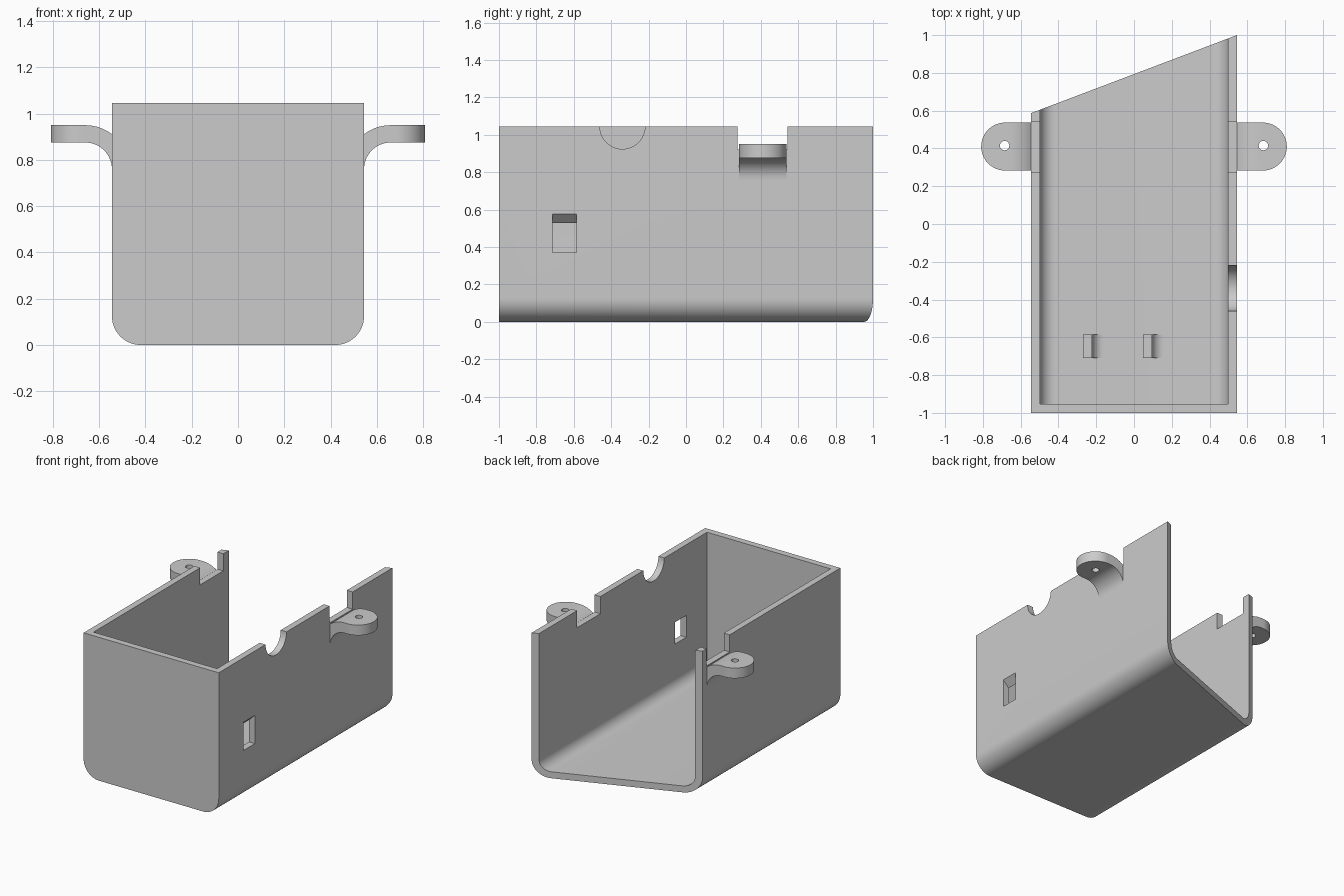
import bpy, bmesh, math
from mathutils import Vector

if "Cube" in bpy.data.objects:
    bpy.data.objects.remove(bpy.data.objects["Cube"])

grey = bpy.data.materials.new("plain grey")
grey.diffuse_color = (0.6, 0.6, 0.6, 1)
grey.use_nodes = True
grey.node_tree.nodes["Principled BSDF"].inputs["Base Color"].default_value = grey.diffuse_color

W, H, T = 0.545, 1.045, 0.047      # half width, height, wall thickness


def prism(name, pts, axis, a, b):
    """Extrude a 2D outline along an axis from a to b."""
    place = {'x': lambda u, v, w: (w, u, v),
             'y': lambda u, v, w: (u, w, v),
             'z': lambda u, v, w: (u, v, w)}[axis]
    bm = bmesh.new()
    face = bm.faces.new([bm.verts.new(place(u, v, a)) for u, v in pts])
    ext = bmesh.ops.extrude_face_region(bm, geom=[face])
    move = Vector(place(0, 0, b - a))
    bmesh.ops.translate(bm, vec=move,
                        verts=[g for g in ext['geom'] if isinstance(g, bmesh.types.BMVert)])
    bmesh.ops.recalc_face_normals(bm, faces=bm.faces)
    mesh = bpy.data.meshes.new(name)
    bm.to_mesh(mesh)
    bm.free()
    obj = bpy.data.objects.new(name, mesh)
    bpy.context.collection.objects.link(obj)
    mesh.materials.append(grey)
    return obj


def arc(cx, cy, r, start, end, n=14):
    return [(cx + r * math.cos(math.radians(start + (end - start) * i / n)),
             cy + r * math.sin(math.radians(start + (end - start) * i / n)))
            for i in range(n + 1)]


def rect(u0, v0, u1, v1):
    return [(u0, v0), (u1, v0), (u1, v1), (u0, v1)]


def combine(obj, other, op='DIFFERENCE'):
    """Apply a boolean and discard the helper."""
    bpy.context.view_layer.objects.active = obj
    mod = obj.modifiers.new("bool", 'BOOLEAN')
    mod.operation, mod.object, mod.solver = op, other, 'EXACT'
    bpy.ops.object.modifier_apply(modifier=mod.name)
    bpy.data.objects.remove(other)


def smooth(obj):
    bpy.ops.object.select_all(action='DESELECT')
    obj.select_set(True)
    bpy.context.view_layer.objects.active = obj
    bpy.ops.object.shade_smooth_by_angle(angle=math.radians(30))


def trough(w, z, r, top):
    """Open box section with rounded lower corners."""
    return ([(-w, top)] + arc(-w + r, z + r, r, 180, 270)
            + arc(w - r, z + r, r, 270, 360) + [(w, top)])


# Tray body: rounded section hollowed out, closed at the front
body = prism("tray_body", trough(W, 0, 0.125, H), 'y', -1, 1.1)
combine(body, prism("hollow", trough(W - T, T, 0.08, H + 0.2), 'y', -1 + T, 1.3))

# Slanted open back
slope = (1.0 - 0.587) / (2 * W)
combine(body, prism("back_cut", [(-0.8, 0.587 - slope * (0.8 - W)), (0.8, 1.0 + slope * (0.8 - W)),
                                 (0.8, 1.6), (-0.8, 1.6)], 'z', -0.3, 1.5))

# Square notches in both walls above the ears
for s in (-1, 1):
    combine(body, prism("ear_notch", rect(0.275, 0.92, 0.542, 1.3), 'x', s * 0.4, s * 0.7))

# Half-round notch in the right wall
combine(body, prism("round_notch", arc(-0.34, H, 0.121, 0, 360, 48)[:-1], 'x', 0.4, 0.7))

# Side window with a sloped upper face
x0, x1 = W - T - 0.05, W + 0.05
combine(body, prism("side_window", [(x0, 0.37), (x1, 0.37), (x1, 0.625), (x0, 0.48)],
                    'y', -0.715, -0.585))
smooth(body)

# Mounting ears: curved bracket profile, round end and screw hole
for s, side in ((-1, "left"), (1, "right")):
    cx, cz = 0.66, 0.76
    inner = arc(cx, cz, 0.115, 180, 90)
    outer = arc(cx, cz, 0.19, 90, 142)
    profile = ([(0.52, cz)] + inner + [(0.83, 0.875), (0.83, 0.95)] + outer)
    ear = prism(side + "_ear", [(s * u, v) for u, v in profile], 'y', 0.283, 0.537)
    plan = [(0.45, 0.283)] + arc(0.682, 0.41, 0.127, -90, 90, 32) + [(0.45, 0.537)]
    combine(ear, prism("ear_plan", [(s * u, v) for u, v in plan], 'z', 0.5, 1.2), 'INTERSECT')
    combine(ear, prism("screw_hole", arc(s * 0.685, 0.415, 0.025, 0, 360, 24)[:-1], 'z', 0.5, 1.2))
    smooth(ear)

# Small floor stops with a filleted foot on one side
for i, x in enumerate((-0.27, 0.047)):
    foot = arc(x + 0.108, T + 0.06, 0.06, 270, 180)
    stop = prism(f"floor_stop_{i + 1}", [(x, T - 0.01), (x + 0.108, T - 0.01)] + foot
                 + [(x + 0.048, 0.15), (x, 0.15)], 'y', -0.71, -0.585)
    smooth(stop)
